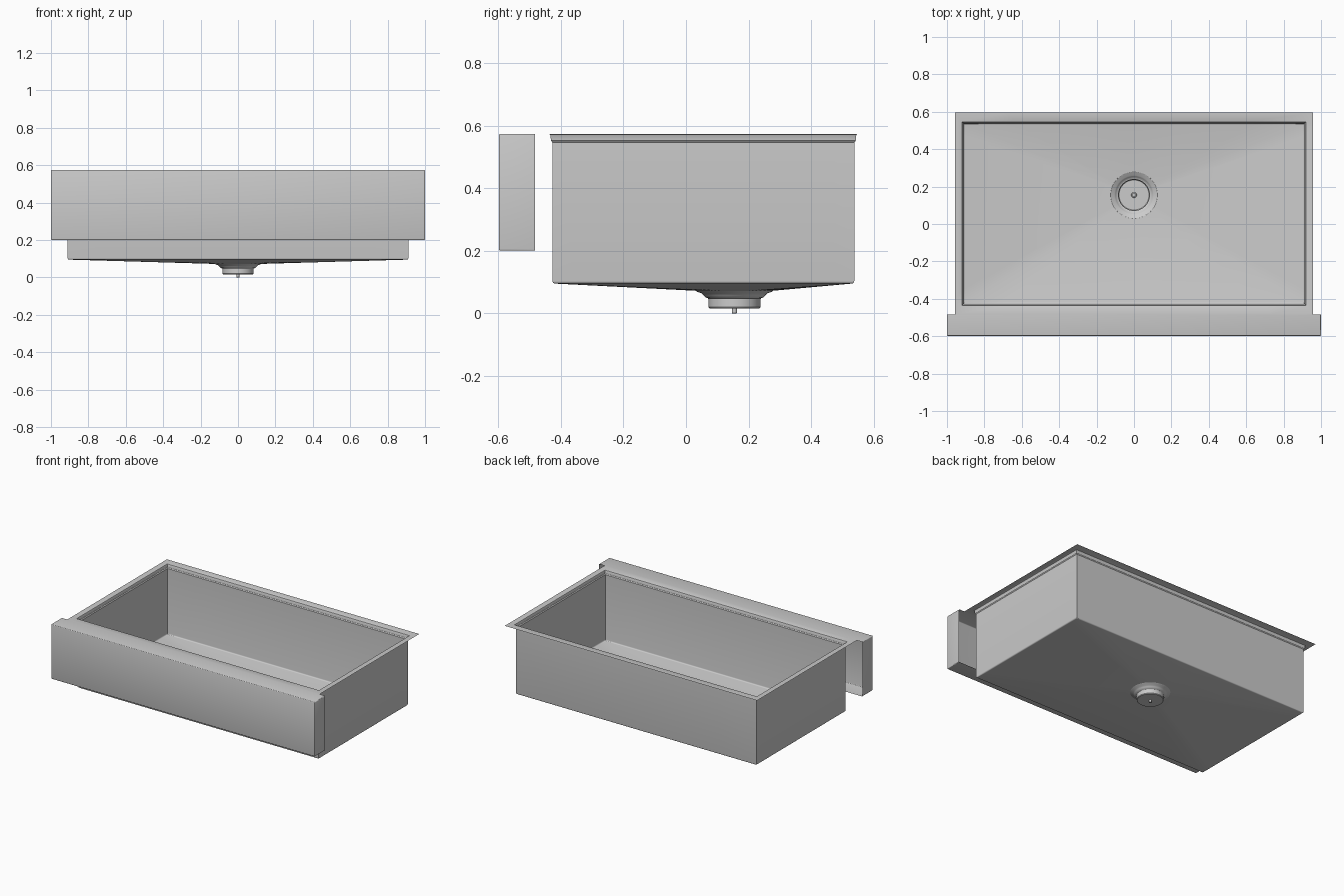
import bpy, bmesh, math

if "Cube" in bpy.data.objects:
    bpy.data.objects.remove(bpy.data.objects["Cube"])

DRAIN_Y = 0.155
TOP = 0.574


def finish(name, bm, angle=30):
    me = bpy.data.meshes.new(name)
    bm.to_mesh(me)
    bm.free()
    ob = bpy.data.objects.new(name, me)
    bpy.context.collection.objects.link(ob)
    bpy.ops.object.select_all(action='DESELECT')
    ob.select_set(True)
    bpy.context.view_layer.objects.active = ob
    bpy.ops.object.shade_smooth_by_angle(angle=math.radians(angle))
    return ob


def bridge(bm, rings):
    loops = [[bm.verts.new(p) for p in r] for r in rings]
    for a, b in zip(loops, loops[1:]):
        n = len(a)
        for i in range(n):
            j = (i + 1) % n
            bm.faces.new((a[i], a[j], b[j], b[i]))
    return loops


def fan_params(hx, y0, y1, n=16):
    """Side index and fraction so that rays from the drain are evenly spread."""
    c = [(hx, y0), (hx, y1), (-hx, y1), (-hx, y0)]
    out = []
    for s in range(4):
        (ax, ay), (bx, by) = c[s], c[(s + 1) % 4]
        a0 = math.atan2(ay - DRAIN_Y, ax)
        a1 = math.atan2(by - DRAIN_Y, bx)
        if a1 < a0:
            a1 += 2 * math.pi
        for i in range(n):
            a = a0 + (a1 - a0) * i / n
            dx, dy = math.cos(a), math.sin(a)
            if s % 2 == 0:
                t = (DRAIN_Y + dy * ax / dx - ay) / (by - ay)
            else:
                t = (dx * (ay - DRAIN_Y) / dy - ax) / (bx - ax)
            out.append((s, t, a))
    return out


PARAMS = fan_params(0.91, -0.425, 0.537)


def rect(hx, y0, y1, z):
    c = [(hx, y0), (hx, y1), (-hx, y1), (-hx, y0)]
    return [(c[s][0] + (c[(s + 1) % 4][0] - c[s][0]) * t,
             c[s][1] + (c[(s + 1) % 4][1] - c[s][1]) * t, z) for s, t, a in PARAMS]


def inset(d, z):
    return rect(0.911 - d, -0.427 + d, 0.538 - d, z)


# Basin: flange, rolled rim, walls, filleted base and floor falling to the drain
bm = bmesh.new()
rings = [rect(0.957, -0.483, 0.597, TOP), inset(-0.012, TOP),
         inset(-0.008, TOP - 0.002), inset(-0.006, TOP - 0.006),
         inset(-0.005, 0.552), inset(0, 0.546)]
for k in range(5):
    a = math.pi / 2 * k / 4
    rings.append(inset(0.008 * (1 - math.cos(a)), 0.103 - 0.008 * math.sin(a)))
rings.append([(0.123 * math.cos(a), DRAIN_Y + 0.123 * math.sin(a), 0.072)
              for s, t, a in PARAMS])
bridge(bm, rings)
bmesh.ops.reverse_faces(bm, faces=bm.faces[:])
bmesh.ops.recalc_face_normals(bm, faces=bm.faces[:])
finish("basin", bm)

# Apron front: hollow box, open towards the basin
bm = bmesh.new()
bmesh.ops.create_cube(bm, size=1)
for v in bm.verts:
    v.co.x *= 2.0
    v.co.y = -0.598 if v.co.y < 0 else -0.483
    v.co.z = 0.2 if v.co.z < 0 else TOP
bmesh.ops.delete(bm, geom=[f for f in bm.faces if f.normal.y > 0.5], context='FACES_ONLY')
edges = [e for e in bm.edges if len(e.link_faces) == 2]
bmesh.ops.bevel(bm, geom=edges, offset=0.005, segments=3, profile=0.5, affect='EDGES')
finish("apron_front", bm)


def lathe(name, profile, n=48, cap=True):
    bm = bmesh.new()
    loops = bridge(bm, [[(r * math.cos(2 * math.pi * i / n),
                          DRAIN_Y + r * math.sin(2 * math.pi * i / n), z)
                         for i in range(n)] for r, z in profile])
    if cap:
        bm.faces.new(loops[-1])
    bmesh.ops.recalc_face_normals(bm, faces=bm.faces[:])
    return finish(name, bm)


# Drain cup with stepped collar
lathe("drain_cup", [(0.125, 0.073), (0.12, 0.069), (0.105, 0.064), (0.098, 0.057),
                    (0.093, 0.051), (0.085, 0.048), (0.083, 0.045), (0.083, 0.02),
                    (0.08, 0.016)])
# Pin through the cup, with a small knob on top
lathe("drain_pin", [(0.006, 0.034), (0.013, 0.033), (0.015, 0.029), (0.013, 0.025),
                    (0.008, 0.023), (0.008, 0.001), (0.007, 0.0)], 16)
